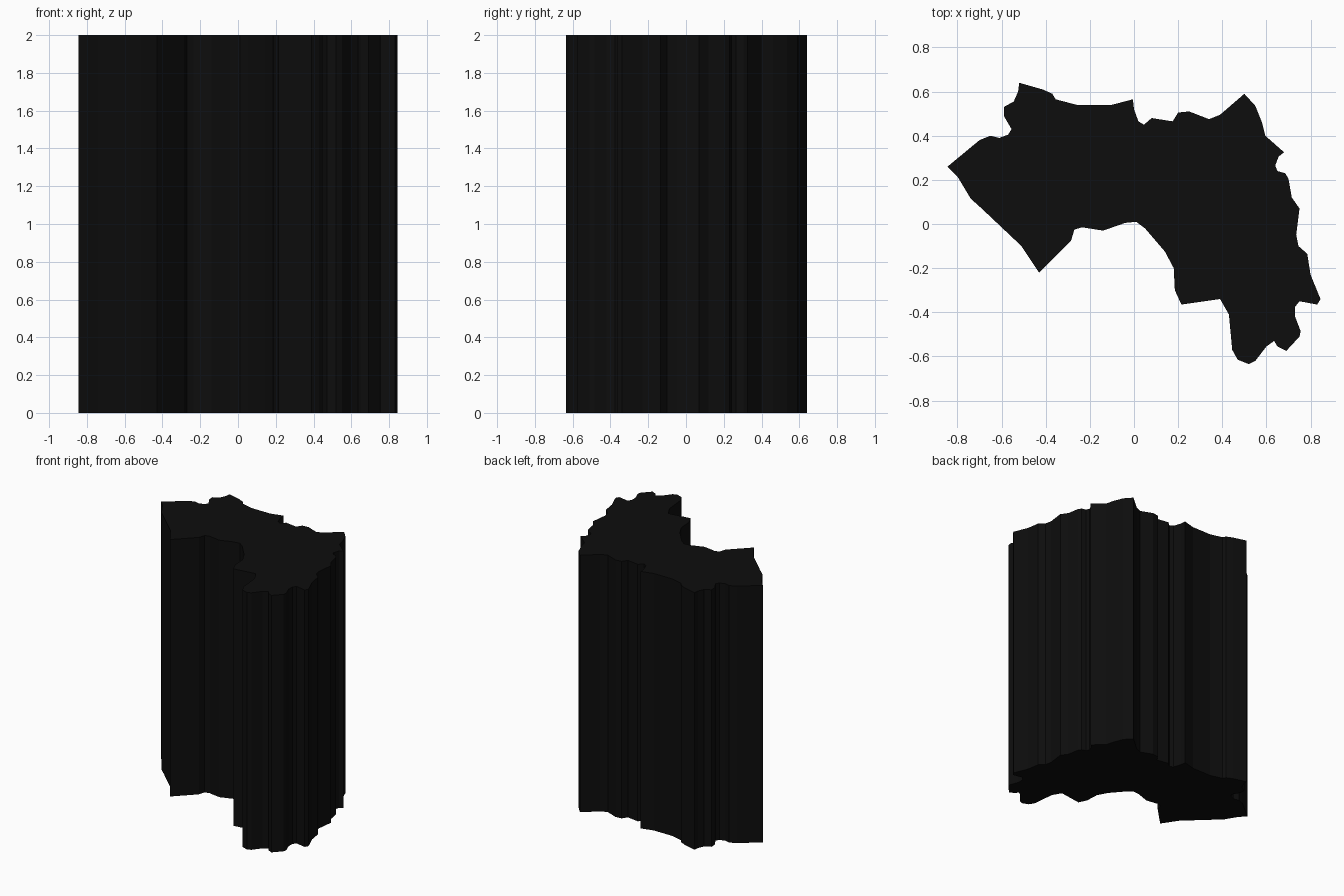
import bpy, bmesh

HEIGHT = 2.0

# Outline of the slab, clockwise from the left tip
OUTLINE = [
    (-.845, .26), (-.70, .38), (-.65, .40), (-.61, .39), (-.57, .405), (-.555, .43),
    (-.59, .49), (-.59, .53), (-.545, .555), (-.525, .60), (-.52, .64), (-.415, .61),
    (-.37, .59), (-.355, .565), (-.26, .54), (-.10, .54), (-.005, .565), (0, .52),
    (.02, .465), (.045, .45), (.08, .48), (.175, .465), (.20, .505), (.25, .51),
    (.34, .475), (.39, .495), (.50, .59), (.55, .535), (.58, .46), (.595, .40),
    (.68, .325), (.655, .305), (.64, .265), (.65, .24), (.685, .23), (.70, .205),
    (.715, .12), (.75, .07), (.735, -.05), (.745, -.10), (.785, -.135), (.80, -.23),
    (.845, -.34), (.83, -.365), (.75, -.35), (.73, -.375), (.73, -.42), (.755, -.485),
    (.75, -.51), (.69, -.575), (.65, -.555), (.635, -.53), (.60, -.555), (.55, -.62),
    (.52, -.635), (.47, -.615), (.445, -.57), (.43, -.41), (.39, -.34), (.215, -.365),
    (.185, -.30), (.18, -.20), (.14, -.125), (.05, -.02), (.01, .01), (-.04, .005),
    (-.14, -.03), (-.235, -.015), (-.27, -.025), (-.285, -.075), (-.43, -.22),
    (-.51, -.10), (-.69, .07), (-.74, .115), (-.80, .215),
]

# Jagged column: fill the outline and extrude it upwards
bm = bmesh.new()
face = bm.faces.new([bm.verts.new((x, y, 0)) for x, y in OUTLINE])
extruded = bmesh.ops.extrude_face_region(bm, geom=[face], use_keep_orig=True)
top = [g for g in extruded["geom"] if isinstance(g, bmesh.types.BMVert)]
bmesh.ops.translate(bm, verts=top, vec=(0, 0, HEIGHT))
bmesh.ops.recalc_face_normals(bm, faces=bm.faces)
mesh = bpy.data.meshes.new("jagged_column")
bm.to_mesh(mesh)
bm.free()
column = bpy.data.objects.new("jagged_column", mesh)
bpy.context.collection.objects.link(column)

# Black finish
black = bpy.data.materials.new("black")
black.diffuse_color = (0.004, 0.004, 0.004, 1)
mesh.materials.append(black)
